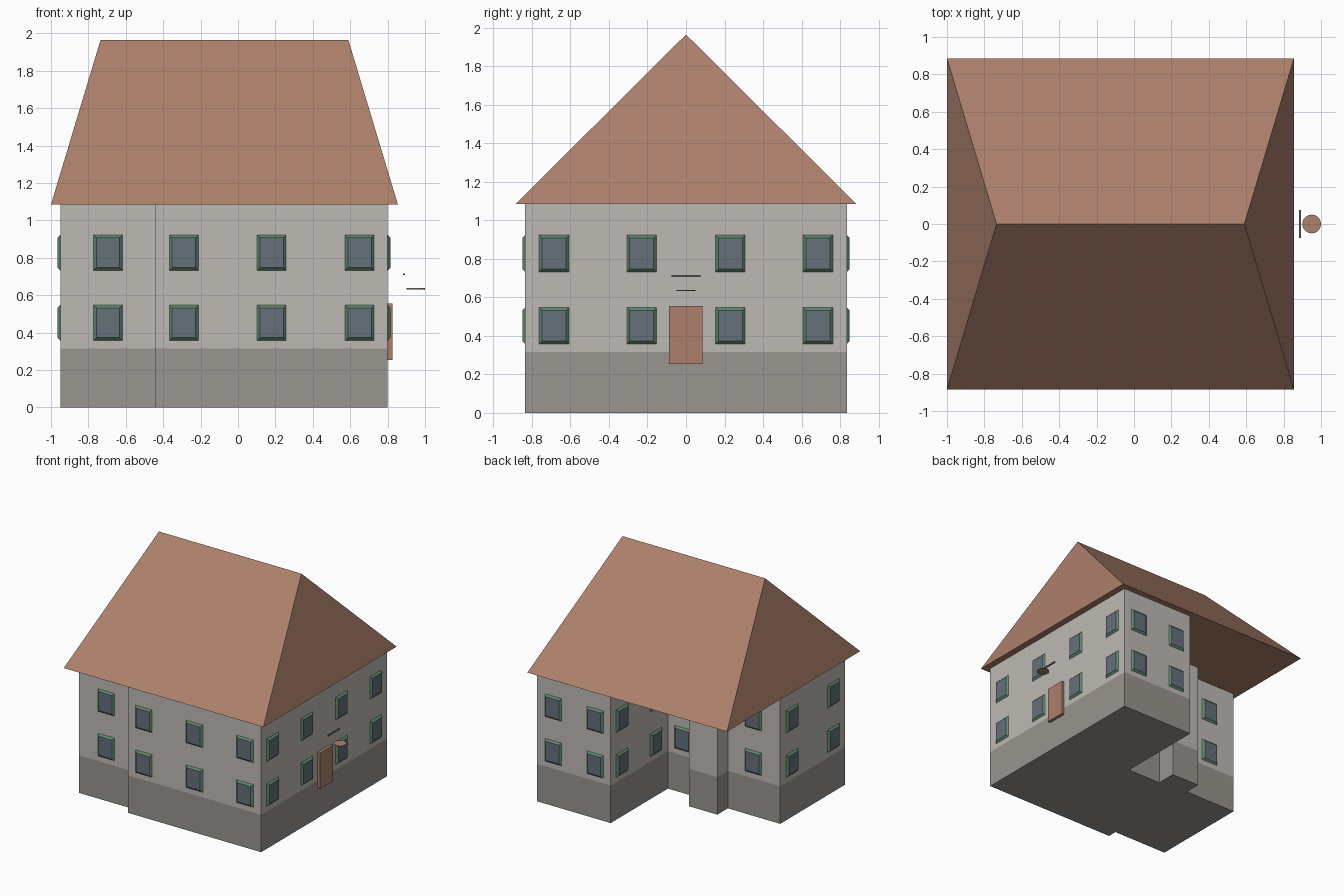
import bpy, bmesh
from math import pi
from mathutils import Matrix, Vector

old = bpy.data.objects.get("Cube")
if old:
    bpy.data.objects.remove(old, do_unlink=True)


def material(name, rgb):
    m = bpy.data.materials.new(name)
    m.use_nodes = True
    m.diffuse_color = (*rgb, 1)
    m.node_tree.nodes["Principled BSDF"].inputs["Base Color"].default_value = (*rgb, 1)
    return m


PLASTER = material("pale plaster", (0.515, 0.491, 0.462))
PLINTH = material("grey plinth", (0.319, 0.301, 0.275))
TILE = material("terracotta", (0.418, 0.216, 0.150))
GLASS = material("blue grey glass", (0.133, 0.162, 0.195))
FRAME = material("green frame", (0.114, 0.254, 0.162))


def finish(name, bm, *mats):
    bmesh.ops.recalc_face_normals(bm, faces=bm.faces)
    mesh = bpy.data.meshes.new(name)
    bm.to_mesh(mesh)
    bm.free()
    for m in mats:
        mesh.materials.append(m)
    ob = bpy.data.objects.new(name, mesh)
    bpy.context.collection.objects.link(ob)
    return ob


def box(name, centre, size, mat):
    bm = bmesh.new()
    bmesh.ops.create_cube(bm, size=1)
    bmesh.ops.scale(bm, vec=size, verts=bm.verts)
    bmesh.ops.translate(bm, vec=centre, verts=bm.verts)
    return finish(name, bm, mat)


# Walls: stepped footprint extruded as plinth, then as plastered storeys
PLINTH_TOP, EAVE = 0.315, 1.085
footprint = [(-.95, -.755), (-.44, -.755), (-.44, -.835), (.80, -.835),
             (.80, .835), (.115, .835), (.115, .076), (-.20, .076),
             (-.20, .245), (-.463, .245), (-.463, .106), (-.95, .106)]
bm = bmesh.new()
base = bm.faces.new([bm.verts.new((x, y, 0)) for x, y in footprint])
edges = list(base.edges)
for rise in (PLINTH_TOP, EAVE - PLINTH_TOP):
    new = bmesh.ops.extrude_edge_only(bm, edges=edges)["geom"]
    bmesh.ops.translate(bm, vec=(0, 0, rise),
                        verts=[g for g in new if isinstance(g, bmesh.types.BMVert)])
    edges = [g for g in new if isinstance(g, bmesh.types.BMEdge)
             and all(v.co.z > PLINTH_TOP - .01 for v in g.verts)
             and g.verts[0].co.z == g.verts[1].co.z]
bmesh.ops.holes_fill(bm, edges=edges, sides=0)
for f in bm.faces:
    f.material_index = 1 if f.calc_center_median().z < PLINTH_TOP else 0
finish("walls", bm, PLASTER, PLINTH)

# Hipped roof: eave rectangle raised to a ridge line
bm = bmesh.new()
eave = [bm.verts.new((x, y, EAVE)) for x, y in
        ((-1, -.885), (.855, -.885), (.855, .885), (-1, .885))]
west, east = (bm.verts.new((x, 0, 1.965)) for x in (-.735, .59))
a, b, c, d = eave
for loop in ((a, b, c, d), (a, b, east, west), (b, c, east), (c, d, west, east), (d, a, west)):
    bm.faces.new(loop)
finish("roof", bm, TILE)


# Window: pane standing proud of the wall with sloping green sides
def window_mesh():
    bm = bmesh.new()
    bmesh.ops.create_cube(bm, size=1)
    for v in bm.verts:
        front = v.co.y < 0
        v.co = Vector((v.co.x * (.125 if front else .155),
                       -.015 if front else 0,
                       v.co.z * (.16 if front else .19)))
    bm.normal_update()
    for f in bm.faces:
        f.material_index = 1 if f.normal.y < -.9 else 0
    return finish("window", bm, FRAME, GLASS)


# Each wall run: direction it faces, wall position, window centres along it
runs = [("front_wing", 0, -.755, (-.695,)),
        ("front", 0, -.835, (-.29, .18, .65)),
        ("right_side", 1, .80, (-.685, -.23, .23, .685)),
        ("back", 2, .835, (.26, .65)),
        ("back_recess", 2, .076, (-.025,)),
        ("back_wing", 2, .106, (-.70,)),
        ("court", 3, .115, (.235, .685)),
        ("left_side", 3, -.95, (-.60, -.05))]
pattern = window_mesh()
for name, turn, wall, centres in runs:
    for i, along in enumerate(centres):
        for storey, z in (("lower", .453), ("upper", .828)):
            ob = bpy.data.objects.new(f"{name}_{storey}_window_{i + 1}", pattern.data)
            spot = (wall, along, z) if turn % 2 else (along, wall, z)
            ob.matrix_world = Matrix.Translation(spot) @ Matrix.Rotation(turn * pi / 2, 4, "Z")
            bpy.context.collection.objects.link(ob)
bpy.data.objects.remove(pattern)

# Door, bar and round plate on the entrance side
box("door", (.81, -.002, .405), (.03, .175, .30), TILE)
box("entrance_bar", (.888, 0, .712), (.01, .152, .01), GLASS)
bm = bmesh.new()
bmesh.ops.create_cone(bm, cap_ends=True, segments=24, radius1=.05, radius2=.05, depth=.006,
                      matrix=Matrix.Translation((.95, 0, .635)))
finish("round_plate", bm, TILE)
